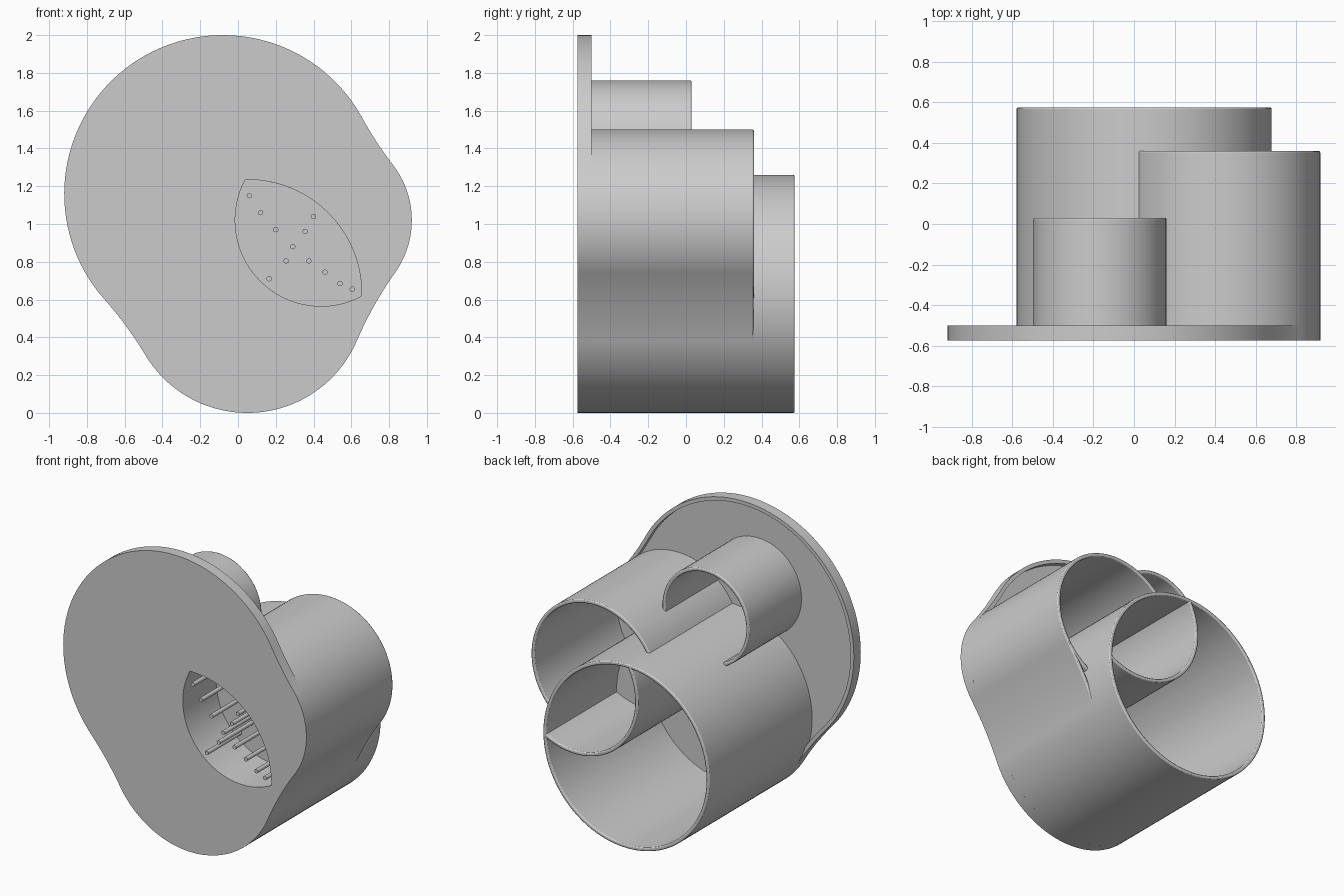
import bpy, bmesh, math
from mathutils import Vector as V

cube = bpy.data.objects.get("Cube")
if cube:
    bpy.data.objects.remove(cube)

grey = bpy.data.materials.new("plain_grey")
grey.use_nodes = True
grey.diffuse_color = (0.6, 0.6, 0.6, 1)
grey.node_tree.nodes["Principled BSDF"].inputs["Base Color"].default_value = (0.6, 0.6, 0.6, 1)

# Circles in the x-z plane: centre and outer radius
LARGE = (V((0.05, 0.63)), 0.63)
MEDIUM = (V((0.44, 1.02)), 0.48)
SMALL = (V((-0.17, 1.43)), 0.33)
DISC = (V((-0.08, 1.16)), 0.84)
WALL, FILLET = 0.025, 2.0
FRONT, LIP, FLOOR = -0.575, -0.5, -0.535
TAU = 2 * math.pi


def angle(centre, point):
    d = point - centre
    return math.atan2(d.y, d.x)


def crossings(c1, r1, c2, r2):
    """Crossing points of two circles: right, then left of c1 -> c2."""
    d = c2 - c1
    a = (r1 * r1 - r2 * r2 + d.length_squared) / (2 * d.length)
    h = math.sqrt(r1 * r1 - a * a)
    u = d.normalized()
    side = V((u.y, -u.x))
    return c1 + u * a + side * h, c1 + u * a - side * h


def arc(c, r, a0, a1, n):
    return [c + V((math.cos(a), math.sin(a))) * r
            for a in (a0 + (a1 - a0) * i / n for i in range(n + 1))]


def sweep(a0, a1):
    """End angle moved so the arc runs counter-clockwise."""
    return a0 + (a1 - a0) % TAU


def finish(name, bm, bevel=0):
    bmesh.ops.recalc_face_normals(bm, faces=bm.faces)
    mesh = bpy.data.meshes.new(name)
    bm.to_mesh(mesh)
    bm.free()
    mesh.materials.append(grey)
    ob = bpy.data.objects.new(name, mesh)
    bpy.context.collection.objects.link(ob)
    bpy.ops.object.select_all(action='DESELECT')
    ob.select_set(True)
    bpy.context.view_layer.objects.active = ob
    bpy.ops.object.shade_smooth_by_angle(angle=math.radians(35))
    if bevel:
        mod = ob.modifiers.new("rounded_rim", 'BEVEL')
        mod.width, mod.segments = bevel, 2
        mod.limit_method, mod.angle_limit = 'ANGLE', math.radians(60)
    return ob


def band(name, outer, inner, y0, y1, closed=False, bevel=0.007):
    """Wall between two matching paths, extruded along y."""
    bm = bmesh.new()
    rows = [[bm.verts.new((p.x, y, p.y)) for y, path in
             ((y0, outer), (y1, outer), (y1, inner), (y0, inner)) for p in (path[i],)]
            for i in range(len(outer))]
    pairs = list(zip(rows, rows[1:]))
    if closed:
        pairs.append((rows[-1], rows[0]))
    else:
        bm.faces.new(rows[0])
        bm.faces.new(rows[-1])
    for a, b in pairs:
        for k in range(4):
            m = (k + 1) % 4
            bm.faces.new((a[k], a[m], b[m], b[k]))
    return finish(name, bm, bevel)


def arc_wall(name, circle, a0, a1, y0, y1, n=64):
    c, r = circle
    return band(name, arc(c, r, a0, a1, n), arc(c, r - WALL, a0, a1, n), y0, y1)


def slab(name, loops, y0, y1):
    """Flat plate bounded by loops; later loops are holes."""
    bm = bmesh.new()
    edges = []
    for loop in loops:
        vs = [bm.verts.new((p.x, y0, p.y)) for p in loop]
        edges += [bm.edges.new((vs[i - 1], vs[i])) for i in range(len(vs))]
    bmesh.ops.triangle_fill(bm, edges=edges, use_beauty=True, use_dissolve=False)
    ext = bmesh.ops.extrude_face_region(bm, geom=bm.faces[:], use_keep_orig=True)
    moved = [g for g in ext["geom"] if isinstance(g, bmesh.types.BMVert)]
    bmesh.ops.translate(bm, verts=moved, vec=(0, y1 - y0, 0))
    return finish(name, bm)


# Base outline: three circles joined by gentle concave fillets
def fillet_centre(one, two):
    return crossings(one[0], one[1] + FILLET, two[0], two[1] + FILLET)[0]


def fillet_arc(one, two, offset=0):
    f = fillet_centre(one, two)
    a0 = angle(f, one[0])
    a1 = a0 - (a0 - angle(f, two[0])) % TAU
    return arc(f, FILLET + offset, a0, a1, 16)


def outline(inset):
    ring = (LARGE, MEDIUM, DISC)
    points = []
    for i, (c, r) in enumerate(ring):
        before, after = ring[i - 1], ring[(i + 1) % 3]
        a0 = angle(c, fillet_centre(before, ring[i]))
        a1 = sweep(a0, angle(c, fillet_centre(ring[i], after)))
        points += arc(c, r - inset, a0, a1, 64)
        points += fillet_arc(ring[i], after, inset)[1:-1]
    return points


# Lens-shaped pocket where the large and medium tubes overlap
(lc, lr), (mc, mr) = LARGE, MEDIUM
low, high = crossings(lc, lr - WALL, mc, mr - WALL)
if low.y > high.y:
    low, high = high, low
a0, b0 = angle(lc, low), angle(mc, high)
lens = arc(lc, lr - WALL, a0, sweep(a0, angle(lc, high)), 40)[:-1]
lens += arc(mc, mr - WALL, b0, sweep(b0, angle(mc, low)), 40)[:-1]

slab("base_plate", [outline(0), lens], FRONT, FLOOR)
band("base_lip", outline(0), outline(WALL), FRONT, LIP, closed=True, bevel=0)
slab("pocket_floor", [lens], -0.215, -0.185)

# Large tube is a full ring
band("large_tube", arc(lc, lr, 0, TAU, 128)[:-1], arc(lc, lr - WALL, 0, TAU, 128)[:-1],
     FRONT, 0.575, closed=True)

# Medium tube is short outside the large tube and full length inside it
low, high = sorted(crossings(lc, lr - WALL / 2, mc, mr - WALL / 2), key=lambda p: p.y)
m0, m1 = angle(mc, low), angle(mc, high)
arc_wall("medium_tube", MEDIUM, m0, sweep(m0, m1), FRONT + 0.01, 0.36, 96)
arc_wall("pocket_wall", MEDIUM, m1, sweep(m1, m0), FRONT, 0.575)

# Web bridging the large and medium tubes
band("side_web", fillet_arc(LARGE, MEDIUM), fillet_arc(LARGE, MEDIUM, WALL), FRONT, 0.357)

# Small tube rests against the other two
sc, sr = SMALL
left = min(crossings(sc, sr - WALL / 2, lc, lr - WALL / 2), key=lambda p: p.x)
right = max(crossings(sc, sr - WALL / 2, mc, mr - WALL / 2), key=lambda p: p.y)
s0 = angle(sc, right)
arc_wall("small_tube", SMALL, s0, sweep(s0, angle(sc, left)), FRONT + 0.01, 0.03)

# Pins standing in the front pocket
PINS = [(0.06, 1.15), (0.12, 1.06), (0.2, 0.97), (0.29, 0.88), (0.375, 0.805), (0.46, 0.745),
        (0.54, 0.685), (0.605, 0.655), (0.4, 1.04), (0.355, 0.96), (0.255, 0.805), (0.165, 0.71)]
for i, p in enumerate(PINS):
    slab(f"pin_{i + 1}", [arc(V(p), 0.014, 0, TAU, 16)[:-1]], FRONT, -0.2)
